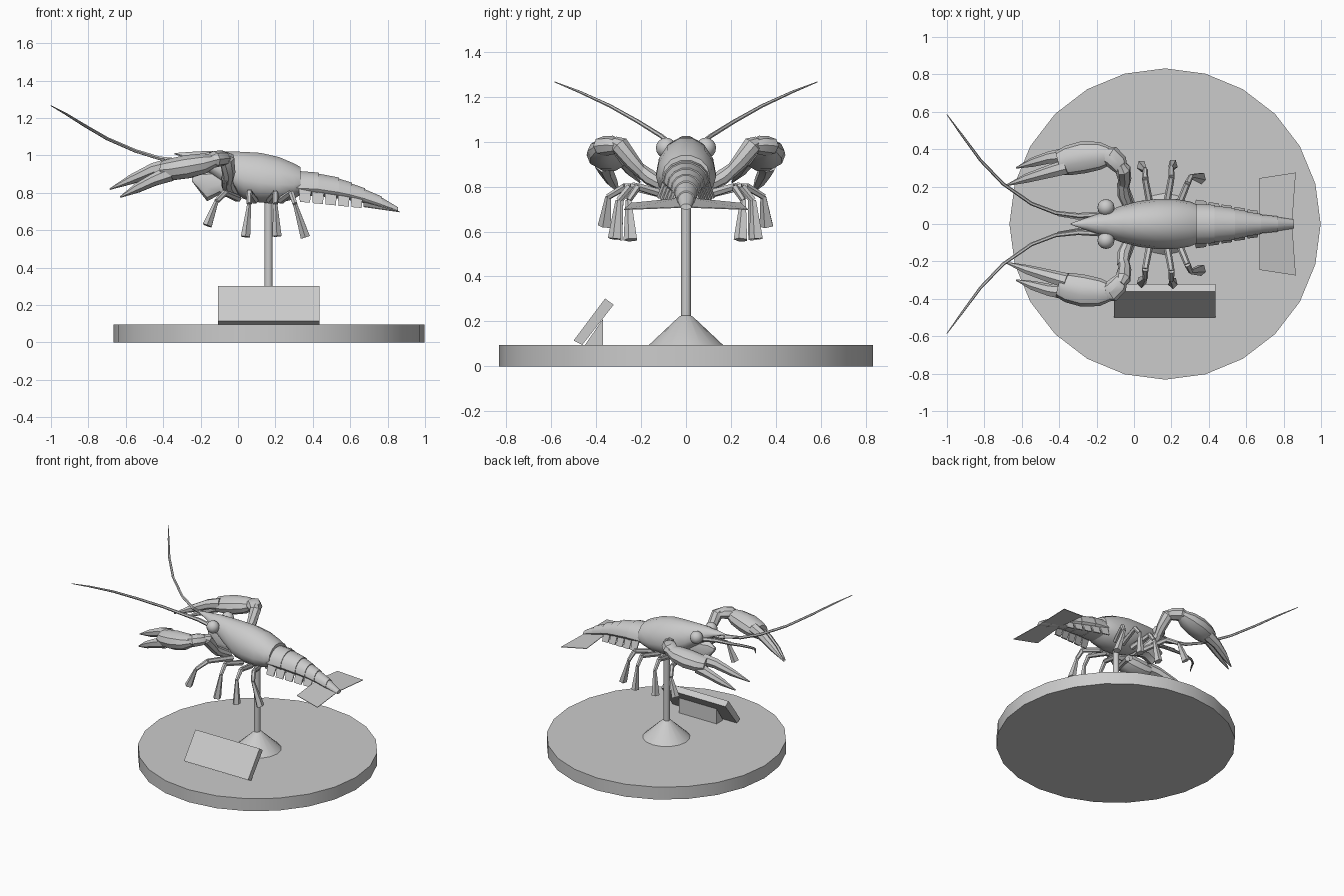
import bpy, bmesh, math
from mathutils import Vector

grey = bpy.data.materials.new("plain_grey")
grey.diffuse_color = (0.6, 0.6, 0.6, 1)


def finish(name, bm, smooth=True):
    bmesh.ops.recalc_face_normals(bm, faces=bm.faces)
    me = bpy.data.meshes.new(name)
    bm.to_mesh(me)
    bm.free()
    ob = bpy.data.objects.new(name, me)
    bpy.context.collection.objects.link(ob)
    me.materials.append(grey)
    if smooth:
        bpy.ops.object.select_all(action='DESELECT')
        ob.select_set(True)
        bpy.context.view_layer.objects.active = ob
        bpy.ops.object.shade_smooth_by_angle(angle=math.radians(35))
    return ob


def skin(name, rings, smooth=True):
    """Bridge rings of points and cap both ends."""
    bm = bmesh.new()
    loops = [[bm.verts.new(p) for p in ring] for ring in rings]
    n = len(loops[0])
    for a, b in zip(loops, loops[1:]):
        for i in range(n):
            j = (i + 1) % n
            bm.faces.new((a[i], a[j], b[j], b[i]))
    bm.faces.new(loops[0])
    bm.faces.new(loops[-1])
    return finish(name, bm, smooth)


def tube(name, pts, radii, n=8, flat=1.0, smooth=True):
    """Limb along a path; radii across the path, flat scales the other axis."""
    pts = [Vector(p) for p in pts]
    rings = []
    for i, p in enumerate(pts):
        d = (pts[min(i + 1, len(pts) - 1)] - pts[max(i - 1, 0)]).normalized()
        ref = Vector((0, 0, 1)) if abs(d.z) < 0.9 else Vector((1, 0, 0))
        u = d.cross(ref).normalized()
        v = d.cross(u)
        rings.append([p + u * radii[i] * math.cos(t) + v * radii[i] * flat * math.sin(t)
                      for t in (2 * math.pi * k / n for k in range(n))])
    return skin(name, rings, smooth)


def hull_x(name, sections, n=14, low=0.4):
    """Body shell: sections are (x, top, bottom, half width)."""
    rings = []
    for x, top, bot, w in sections:
        mid = bot + (top - bot) * low
        ring = []
        for k in range(n):
            t = 2 * math.pi * k / n
            s = math.sin(t)
            ring.append((x, w * math.cos(t), mid + s * ((top - mid) if s > 0 else (mid - bot))))
        rings.append(ring)
    return skin(name, rings)


def prism_x(name, profile, x0, x1):
    return skin(name, [[(x, y, z) for y, z in profile] for x in (x0, x1)], False)


def lathe(name, x, profile, n=24):
    return skin(name, [[(x + r * math.cos(2 * math.pi * k / n), r * math.sin(2 * math.pi * k / n), z)
                        for k in range(n)] for r, z in profile])


# Stand: disc, cone foot and pole
lathe("base_disc", 0.166, [(0.832, 0), (0.832, 0.095)])
lathe("stand_cone", 0.166, [(0.165, 0.095), (0.03, 0.222), (0.015, 0.228)], 16)
lathe("stand_pole", 0.163, [(0.022, 0.2), (0.022, 0.78)], 12)

# Sign board with its wedge support
prism_x("sign_board", [(-0.5, 0.115), (-0.36, 0.302), (-0.322, 0.274), (-0.462, 0.095)], -0.108, 0.435)
prism_x("sign_support", [(-0.45, 0.095), (-0.37, 0.095), (-0.37, 0.21)], 0.0, 0.32)

# Body shell and tail
hull_x("carapace", [(-0.34, 1.013, 1.007, 0.003), (-0.25, 1.02, 0.975, 0.035),
                    (-0.15, 1.027, 0.9, 0.068), (-0.06, 1.025, 0.83, 0.1),
                    (0.03, 1.023, 0.765, 0.123), (0.12, 1.018, 0.745, 0.134),
                    (0.22, 0.995, 0.742, 0.134), (0.30, 0.96, 0.765, 0.12),
                    (0.335, 0.94, 0.79, 0.105)])
hull_x("head_underside", [(-0.245, 0.885, 0.86, 0.015), (-0.2, 0.92, 0.8, 0.035),
                          (-0.165, 0.93, 0.755, 0.05), (-0.1, 0.93, 0.79, 0.06),
                          (0.0, 0.92, 0.77, 0.07)], 8)
tail = [(0.31, 0.92, 0.785, 0.108), (0.43, 0.905, 0.782, 0.098), (0.54, 0.878, 0.77, 0.08),
        (0.61, 0.85, 0.76, 0.064), (0.68, 0.82, 0.745, 0.05), (0.77, 0.775, 0.72, 0.037),
        (0.855, 0.718, 0.7, 0.02)]
for i, (a, b) in enumerate(zip(tail, tail[1:])):
    # each ring overlaps the next with a small step
    hull_x(f"tail_ring_{i}", [a, (b[0], b[1] + 0.006, b[2] - 0.002, b[3] + 0.004)], 14, 0.3)


for s, side in ((1, "left"), (-1, "right")):
    def P(pts):
        return [(x, s * y, z) for x, y, z in pts]

    # Tail fan blade
    blade = [(0.67, 0.0, 0.752), (0.67, 0.245, 0.728), (0.865, 0.275, 0.7), (0.845, 0, 0.71)]
    skin(f"tail_fan_{side}", [P(blade), P([(x, y, z - 0.004) for x, y, z in blade])], False)

    # Flaps hanging below the tail rings
    for i in range(5):
        x = 0.325 + i * 0.069
        y, z = 0.118 - i * 0.013, 0.752 - i * 0.007
        flap = [(x, y - 0.015, z + 0.075), (x + 0.066, y - 0.025, z + 0.065),
                (x + 0.06, y + 0.005, z - 0.005), (x + 0.006, y + 0.012, z)]
        skin(f"tail_flap_{side}_{i}", [P(flap), P([(a, b - 0.01, c) for a, b, c in flap])], False)

    # Eye
    bm = bmesh.new()
    bmesh.ops.create_uvsphere(bm, u_segments=12, v_segments=8, radius=0.046)
    bmesh.ops.translate(bm, verts=bm.verts, vec=(-0.15, s * 0.088, 0.972))
    finish(f"eye_{side}", bm)

    # Long feeler and short feeler
    tube(f"feeler_{side}", P([(-0.17, 0.05, 0.95), (-0.3, 0.045, 0.97), (-0.42, 0.06, 0.985),
                              (-0.55, 0.11, 1.025), (-0.7, 0.215, 1.09), (-0.82, 0.34, 1.16),
                              (-0.92, 0.475, 1.222), (-1.0, 0.585, 1.266)]),
         [0.017, 0.014, 0.011, 0.01, 0.009, 0.008, 0.006, 0.002], 6)
    tube(f"short_feeler_{side}", P([(-0.17, 0.03, 0.94), (-0.3, 0.03, 0.965), (-0.41, 0.045, 0.99)]),
         [0.01, 0.008, 0.003], 5)

    # Claw arm
    tube(f"claw_upper_arm_{side}", P([(-0.02, 0.07, 0.79), (-0.055, 0.16, 0.84), (-0.06, 0.22, 0.885)]),
         [0.025, 0.035, 0.03], 8)
    tube(f"claw_forearm_{side}", P([(-0.055, 0.195, 0.86), (-0.05, 0.24, 0.91), (-0.06, 0.295, 0.985),
                                    (-0.075, 0.32, 1.0)]), [0.028, 0.036, 0.042, 0.025], 8)
    tube(f"claw_wrist_{side}", P([(-0.06, 0.28, 0.98), (-0.085, 0.325, 0.985), (-0.125, 0.365, 0.98),
                                  (-0.16, 0.37, 0.97)]), [0.03, 0.052, 0.056, 0.04], 8, 0.8)
    # Claw palm and two fingers
    tube(f"claw_palm_{side}", P([(-0.12, 0.365, 0.975), (-0.18, 0.365, 0.958), (-0.27, 0.357, 0.94),
                                 (-0.35, 0.34, 0.926), (-0.40, 0.325, 0.922)]),
         [0.045, 0.074, 0.086, 0.08, 0.066], 10, 0.76)
    tube(f"claw_inner_finger_{side}", P([(-0.36, 0.305, 0.945), (-0.45, 0.28, 0.925),
                                         (-0.57, 0.245, 0.872), (-0.685, 0.206, 0.82)]),
         [0.042, 0.036, 0.026, 0.004], 7)
    tube(f"claw_outer_finger_{side}", P([(-0.36, 0.365, 0.905), (-0.45, 0.355, 0.87),
                                         (-0.54, 0.33, 0.825), (-0.63, 0.3, 0.777)]),
         [0.044, 0.034, 0.026, 0.004], 7)

    # Walking legs: hip, knee, ankle, foot end
    legs = [((0.0, 0.07, 0.77), (-0.07, 0.27, 0.80), (-0.115, 0.345, 0.755), (-0.165, 0.36, 0.625)),
            ((0.09, 0.08, 0.76), (0.06, 0.24, 0.805), (0.06, 0.29, 0.74), (0.04, 0.31, 0.565)),
            ((0.17, 0.08, 0.76), (0.2, 0.25, 0.80), (0.2, 0.3, 0.74), (0.208, 0.315, 0.568)),
            ((0.23, 0.08, 0.76), (0.285, 0.215, 0.80), (0.305, 0.255, 0.74), (0.36, 0.245, 0.563))]
    for i, (hip, knee, ankle, foot) in enumerate(legs):
        tube(f"leg_thigh_{side}_{i}", P([hip, knee]), [0.02, 0.017], 6, 1, False)
        tube(f"leg_shin_{side}_{i}", P([knee, ankle]), [0.017, 0.014], 6, 1, False)
        tube(f"leg_foot_{side}_{i}", P([ankle, foot]), [0.014, 0.033], 5, 0.8, False)
